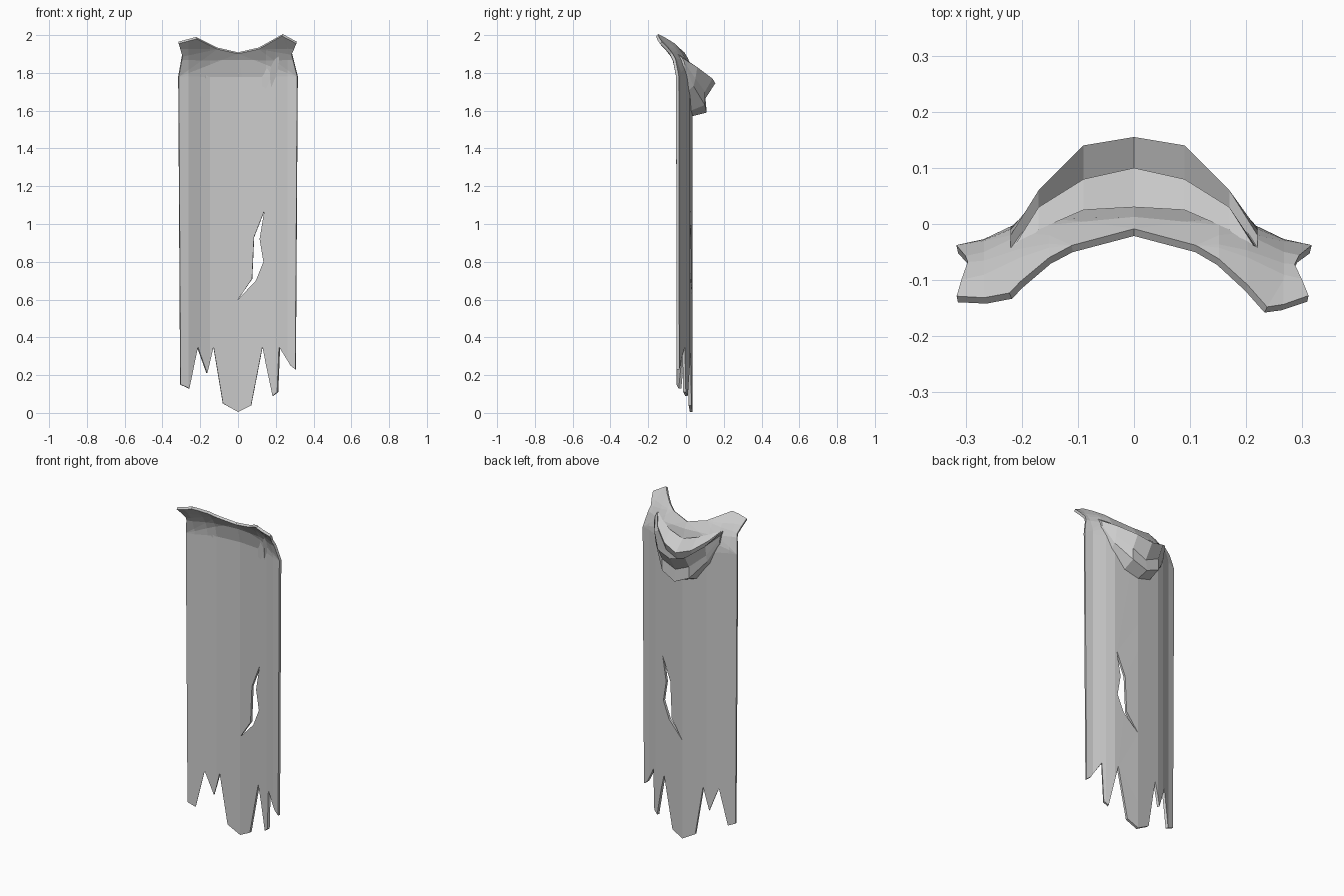
import bpy
import bmesh
from mathutils import Vector

cube = bpy.data.objects.get("Cube")
if cube:
    bpy.data.objects.remove(cube)

cloth = bpy.data.materials.new("grey cloth")
cloth.use_nodes = True
COLOUR = (0.6, 0.6, 0.6, 1)
cloth.diffuse_color = COLOUR
cloth.node_tree.nodes["Principled BSDF"].inputs["Base Color"].default_value = COLOUR


def finish(bm, name):
    mesh = bpy.data.meshes.new(name)
    bm.to_mesh(mesh)
    bm.free()
    mesh.materials.append(cloth)
    obj = bpy.data.objects.new(name, mesh)
    bpy.context.collection.objects.link(obj)
    return obj


def interpolate(stations, v):
    for (a, p), (b, q) in zip(stations, stations[1:]):
        if v <= b:
            return p + (q - p) * (v - a) / (b - a)
    return stations[-1][1]


# Cape outline with tattered hem and flared shoulder corners, plus the tear
hem = [(-.305, .15), (-.26, .13), (-.215, .35), (-.165, .21), (-.13, .35),
       (-.08, .05), (0, .005), (.07, .04), (.13, .35), (.185, .09),
       (.21, .11), (.22, .35), (.28, .25), (.305, .23)]
collar = [(.315, 1.78), (.285, 1.9), (.31, 1.96), (.235, 2), (.11, 1.93), (0, 1.905),
          (-.11, 1.93), (-.22, 1.985), (-.315, 1.96), (-.295, 1.89), (-.315, 1.78)]
tear = [(0, .6), (.075, .71), (.085, .93), (.14, 1.07), (.115, .92), (.135, .8), (.095, .7)]

bm = bmesh.new()
for loop in (hem + collar, tear):
    verts = [bm.verts.new((x, 0, z)) for x, z in loop]
    for a, b in zip(verts, verts[1:] + verts[:1]):
        bm.edges.new((a, b))
bmesh.ops.triangle_fill(bm, use_beauty=True, edges=bm.edges[:], normal=(0, -1, 0))

# Fold lines down the cloth and across the shoulders
cuts = [((x, 0, 0), (1, 0, 0)) for x in (-.265, -.2, -.15, 0, .15, .2, .265)]
cuts += [((0, 0, z), (0, 0, 1)) for z in (1.6, 1.78, 1.87, 1.93)]
for co, normal in cuts:
    geom = bm.verts[:] + bm.edges[:] + bm.faces[:]
    bmesh.ops.bisect_plane(bm, geom=geom, plane_co=co, plane_no=normal, dist=1e-5)

# Curve the sheet around the back and lean the collar forward
curve = [(0, .028), (.15, .014), (.2, -.003), (.265, -.034), (.32, -.046)]
for v in bm.verts:
    lean = max(0, (v.co.z - 1.78) / .2)
    v.co.y = interpolate(curve, abs(v.co.x)) - .11 * lean ** 2
bmesh.ops.recalc_face_normals(bm, faces=bm.faces[:])
if sum((f.normal.y * f.calc_area() for f in bm.faces)) > 0:
    bmesh.ops.reverse_faces(bm, faces=bm.faces[:])
cape = finish(bm, "cape")
solid = cape.modifiers.new("thickness", 'SOLIDIFY')
solid.thickness = .015
solid.offset = 0

# Lowered hood: folded (y, z) sections lofted from the centre to the shoulder
sections = [
    (0, [(.03, 1.82), (.1, 1.76), (.075, 1.71), (.155, 1.745), (.1, 1.66), (.11, 1.59), (.03, 1.57)]),
    (.09, [(.025, 1.85), (.08, 1.79), (.06, 1.74), (.14, 1.77), (.1, 1.7), (.1, 1.63), (.025, 1.6)]),
    (.17, [(-.01, 1.88), (.03, 1.85), (.02, 1.82), (.06, 1.83), (.05, 1.77), (.04, 1.73), (.005, 1.7)]),
    (.22, [(-.06, 1.91), (-.05, 1.905), (-.045, 1.9), (-.02, 1.88), (-.01, 1.86), (-.006, 1.84), (-.015, 1.82)]),
]
rings = [(-x, pts) for x, pts in reversed(sections[1:])] + sections
bm = bmesh.new()
loops = [[bm.verts.new((x, y, z)) for y, z in pts] for x, pts in rings]
for a, b in zip(loops, loops[1:]):
    for i in range(len(a)):
        j = (i + 1) % len(a)
        bm.faces.new((a[i], a[j], b[j], b[i]))
bm.faces.new(loops[0])
bm.faces.new(loops[-1])
bmesh.ops.recalc_face_normals(bm, faces=bm.faces[:])
finish(bm, "hood")
